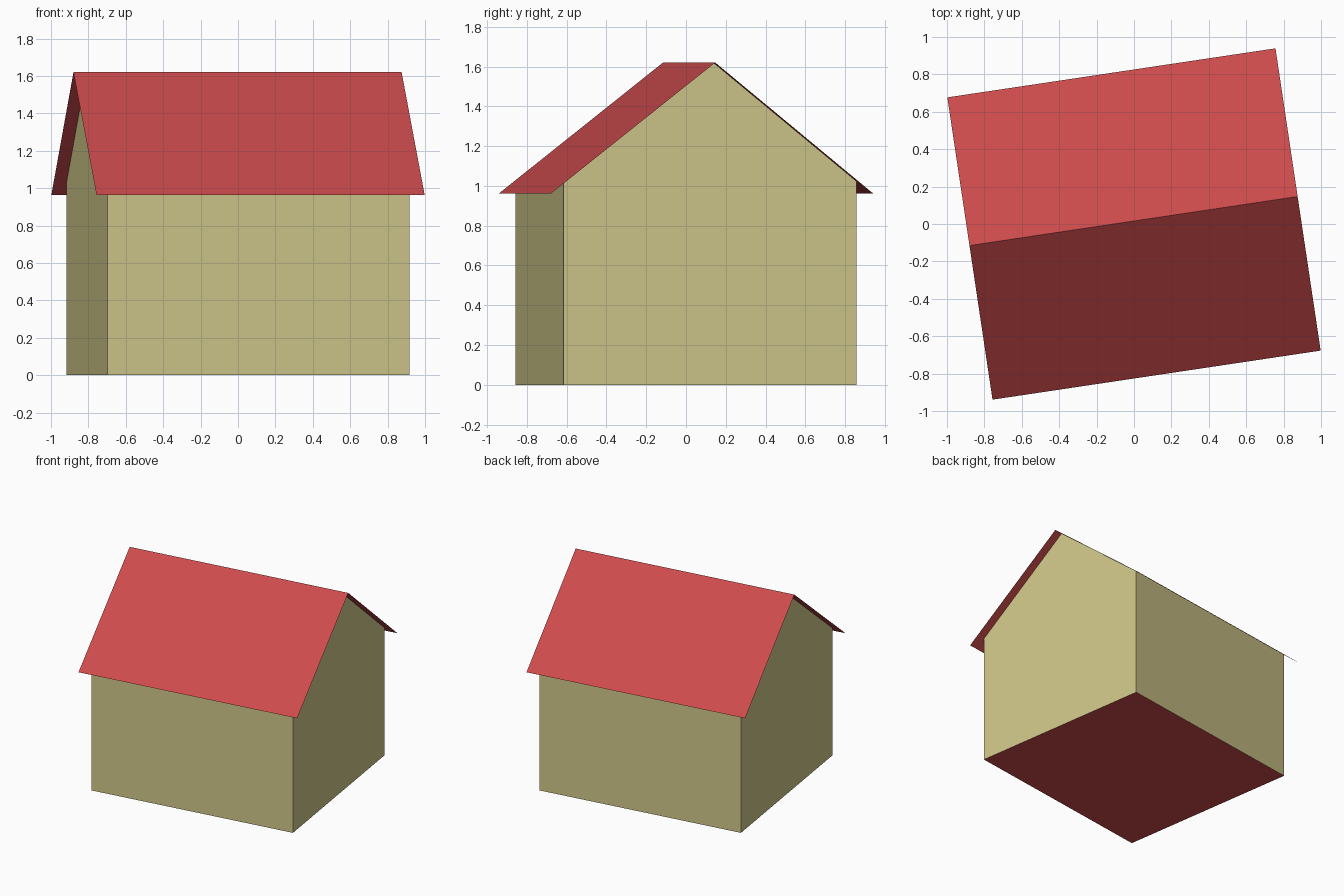
import bpy
import bmesh
from math import radians
from mathutils import Matrix

cube = bpy.data.objects.get("Cube")
if cube:
    bpy.data.objects.remove(cube, do_unlink=True)

TURN = Matrix.Rotation(radians(8.5), 4, "Z")
WALL_X, WALL_Y = 0.817, 0.744      # half sizes of the walls
ROOF_X, ROOF_Y = 0.887, 0.817      # half sizes of the roof
RIDGE_Y, RIDGE_Z, EAVE_Z = 0.016, 1.62, 0.963


def material(name, color):
    mat = bpy.data.materials.new(name)
    mat.use_nodes = True
    mat.diffuse_color = color
    mat.node_tree.nodes["Principled BSDF"].inputs["Base Color"].default_value = color
    return mat


def build(name, faces, mat):
    """Make one turned object from a list of polygons."""
    bm = bmesh.new()
    for points in faces:
        bm.faces.new([bm.verts.new(p) for p in points])
    bmesh.ops.remove_doubles(bm, verts=bm.verts, dist=0.0001)
    bm.transform(TURN)
    mesh = bpy.data.meshes.new(name)
    bm.to_mesh(mesh)
    bm.free()
    mesh.materials.append(mat)
    obj = bpy.data.objects.new(name, mesh)
    bpy.context.collection.objects.link(obj)
    return obj


def roof_height(y):
    edge = ROOF_Y if y > RIDGE_Y else -ROOF_Y
    return RIDGE_Z + (EAVE_Z - RIDGE_Z) * (y - RIDGE_Y) / (edge - RIDGE_Y)


red = material("roof red", (0.604, 0.070, 0.073, 1))
khaki = material("wall khaki", (0.63, 0.57, 0.255, 1))

# Walls: two gable ends and two long sides, all facing outward
walls = []
for s in (-1, 1):
    gable = [(s * WALL_X, -WALL_Y, 0), (s * WALL_X, WALL_Y, 0),
             (s * WALL_X, WALL_Y, roof_height(WALL_Y)),
             (s * WALL_X, RIDGE_Y, RIDGE_Z),
             (s * WALL_X, -WALL_Y, roof_height(-WALL_Y))]
    y = s * WALL_Y
    side = [(WALL_X, y, 0), (-WALL_X, y, 0),
            (-WALL_X, y, roof_height(y)), (WALL_X, y, roof_height(y))]
    walls += [gable[::s], side[::s]]
build("walls", walls, khaki)

# Floor, facing down
build("floor", [[(-WALL_X, -WALL_Y, 0), (-WALL_X, WALL_Y, 0),
                 (WALL_X, WALL_Y, 0), (WALL_X, -WALL_Y, 0)]], red)

# Roof: two thin overhanging slopes meeting at the ridge
slopes = []
for s in (-1, 1):
    slope = [(-ROOF_X, RIDGE_Y, RIDGE_Z), (ROOF_X, RIDGE_Y, RIDGE_Z),
             (ROOF_X, s * ROOF_Y, EAVE_Z), (-ROOF_X, s * ROOF_Y, EAVE_Z)]
    slopes.append(slope[::s])
build("roof", slopes, red)
